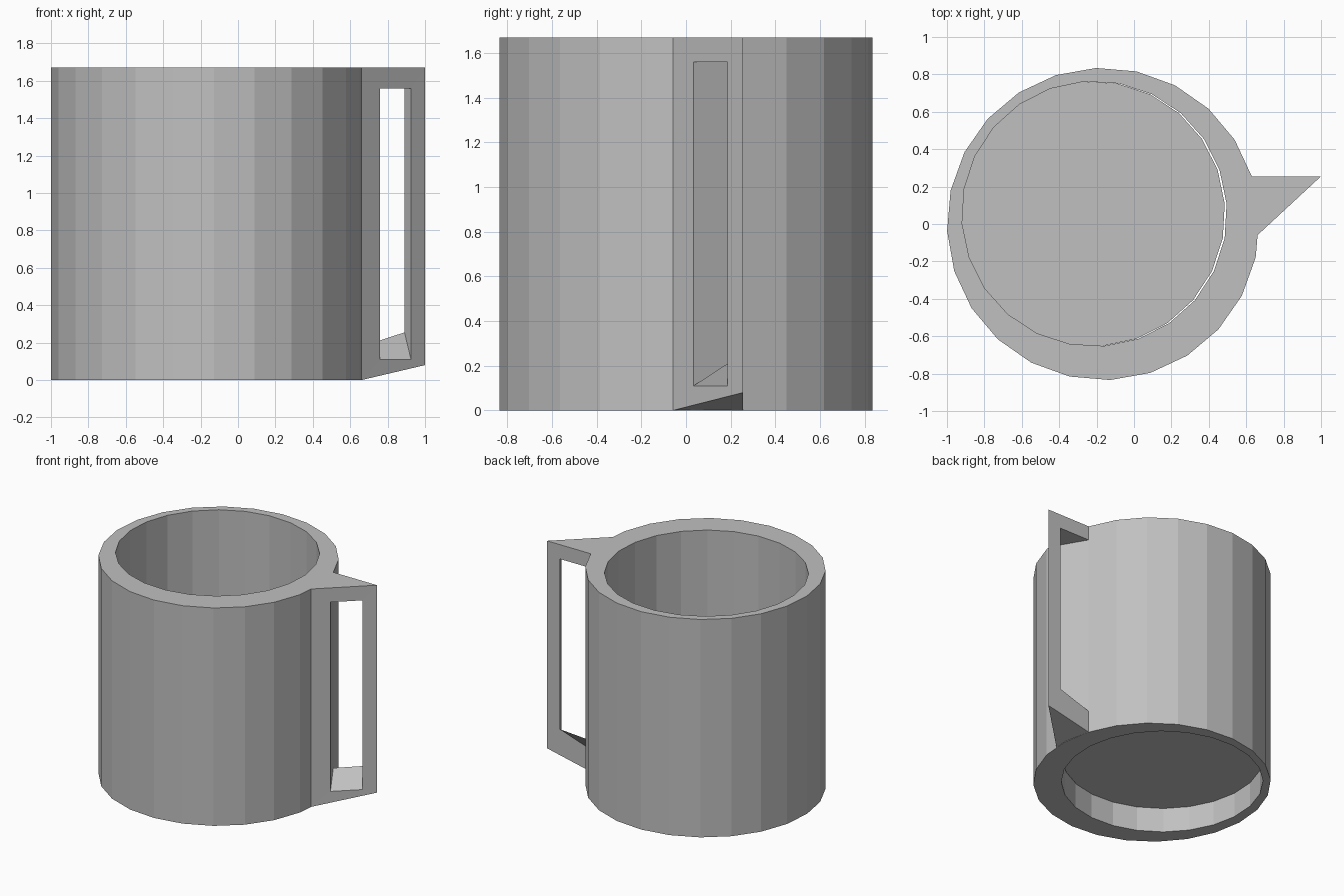
import bpy
from math import sin, cos, pi, radians

cube = bpy.data.objects.get("Cube")
if cube:
    bpy.data.objects.remove(cube, do_unlink=True)

SIDES = 24
HEIGHT = 1.67

grey = bpy.data.materials.new("plain grey")
grey.use_nodes = True
colour = (0.53, 0.53, 0.53, 1)
grey.diffuse_color = colour
grey.node_tree.nodes["Principled BSDF"].inputs["Base Color"].default_value = colour


def ring(cx, cy, radius, z, turn):
    """Corners of a level polygon."""
    angles = [radians(turn) + 2 * pi * i / SIDES for i in range(SIDES)]
    return [(cx + radius * cos(a), cy + radius * sin(a), z) for a in angles]


def make_object(name, verts, faces):
    mesh = bpy.data.meshes.new(name)
    mesh.from_pydata(verts, [], faces)
    mesh.materials.append(grey)
    obj = bpy.data.objects.new(name, mesh)
    bpy.context.collection.objects.link(obj)
    return obj


def loop_of_rings(name, rings):
    """Join each ring to the next, and the last back to the first."""
    n, count = len(rings[0]), len(rings)
    verts = [v for r in rings for v in r]
    faces = []
    for k in range(count):
        a, b = k * n, (k + 1) % count * n
        for i in range(n):
            j = (i + 1) % n
            faces.append((a + i, a + j, b + j, b + i))
    return make_object(name, verts, faces)


# Cup wall: open tube whose bore is slightly off centre
def outer(z):
    return ring(-0.165, 0, 0.835, z, 2.6)


def bore(z):
    return ring(-0.212, 0.055, 0.709, z, 4.3)


loop_of_rings("cup_wall", [outer(0), outer(HEIGHT), bore(HEIGHT), bore(0)])

# Floor: thin disc raised inside the bore
make_object("cup_floor", ring(-0.222, 0.055, 0.709, 0.19, 4.3), [tuple(range(SIDES))])


# Handle: wedge with a window that widens from the slanted front to the back
def panel(inner_xy, outer_xy, inner_z, outer_z, top):
    return [(*inner_xy, inner_z), (*outer_xy, outer_z), (*outer_xy, top), (*inner_xy, top)]


near_cup, tip, back_cup = (0.66, -0.06), (1, 0.255), (0.63, 0.255)
loop_of_rings("handle", [
    panel(back_cup, tip, 0, 0.08, HEIGHT),
    panel(near_cup, tip, 0, 0.08, HEIGHT),
    panel((0.76, 0.033), (0.925, 0.186), 0.11, 0.11, 1.56),
    panel(back_cup, (0.89, 0.255), 0.17, 0.255, 1.56),
])
